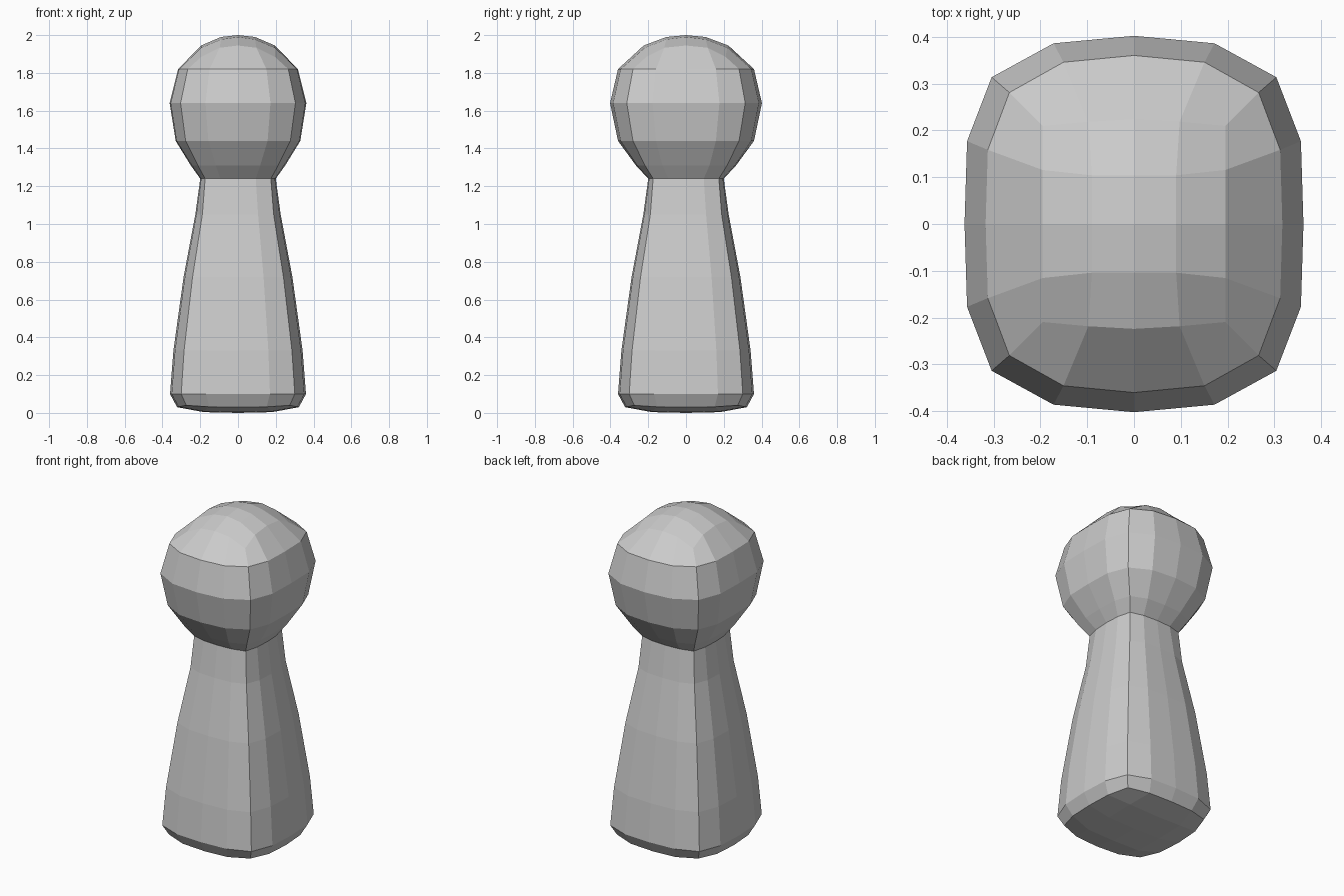
import bpy

if "Cube" in bpy.data.objects:
    bpy.data.objects.remove(bpy.data.objects["Cube"])

# Perimeter of a 5x5 grid, walked counter-clockwise (16 points)
PERIM = ([(i, -2) for i in range(-2, 2)] + [(2, j) for j in range(-2, 2)] +
         [(i, 2) for i in range(2, -2, -1)] + [(-2, j) for j in range(2, -2, -1)])


def ring(z, hx, hy, corner, qx=(0.47, 0.975), qy=(0.975, 0.47), drop=0.0):
    """Rounded-square section: corner and quarter points as ratios of hx, hy."""
    pts = []
    for i, j in PERIM:
        a, b = abs(i), abs(j)
        if a == b:
            fx, fy, dz = corner[0], corner[1], drop
        elif a == 1:
            fx, fy, dz = qx[0], qx[1], drop * 0.2
        elif b == 1:
            fx, fy, dz = qy[0], qy[1], drop * 0.2
        else:
            fx, fy, dz = a / 2, b / 2, 0.0
        sx = (i > 0) - (i < 0)
        sy = (j > 0) - (j < 0)
        pts.append((sx * fx * hx, sy * fy * hy, z - dz))
    return pts


def loft(name, rings, cap_xy, cap_z, flip):
    """Skin the rings, then close the last one with a 4x4 quad grid."""
    verts = [p for r in rings for p in r]
    faces = []
    for k in range(len(rings) - 1):
        for n in range(16):
            m = (n + 1) % 16
            faces.append((16 * k + n, 16 * k + m, 16 * (k + 1) + m, 16 * (k + 1) + n))
    base = 16 * (len(rings) - 1)
    idx = {p: base + n for n, p in enumerate(PERIM)}
    for i in (-1, 0, 1):
        for j in (-1, 0, 1):
            idx[i, j] = len(verts)
            verts.append((i * cap_xy[0], j * cap_xy[1], cap_z[abs(i) + abs(j)]))
    for i in range(-2, 2):
        for j in range(-2, 2):
            faces.append((idx[i, j], idx[i + 1, j], idx[i + 1, j + 1], idx[i, j + 1]))
    if flip:
        faces = [f[::-1] for f in faces]
    mesh = bpy.data.meshes.new(name)
    mesh.from_pydata(verts, [], faces)
    mesh.update()
    obj = bpy.data.objects.new(name, mesh)
    bpy.context.collection.objects.link(obj)
    return obj


NECK = ring(1.24, 0.20, 0.20, (0.87, 0.87))

# Head: faceted ball, slightly deeper than wide
hq = dict(qx=(0.475, 0.96), qy=(0.985, 0.44))
head = [NECK, ring(1.31, 0.25, 0.265, (0.85, 0.82))]
head += [ring(z, x, y, (0.84, 0.78), **hq)
         for z, x, y in ((1.44, 0.33, 0.36), (1.64, 0.362, 0.402), (1.82, 0.317, 0.36))]
head.append(ring(1.945, 0.195, 0.224, (1.0, 0.935), (0.5, 0.975), (1.0, 0.515), 0.06))
loft("head", head, (0.09, 0.104), (2.0, 1.99, 1.977), False)

# Body: flared peg with a softened foot and nearly flat underside
body = [NECK] + [ring(z, h, h, (0.835, 0.835)) for z, h in
                 ((1.05, 0.226), (0.72, 0.288), (0.33, 0.342), (0.10, 0.36))]
body.append(ring(0.03, 0.322, 0.322, (0.85, 0.85), drop=-0.01))
loft("body", body, (0.18, 0.18), (0.0, 0.004, 0.008), True)
